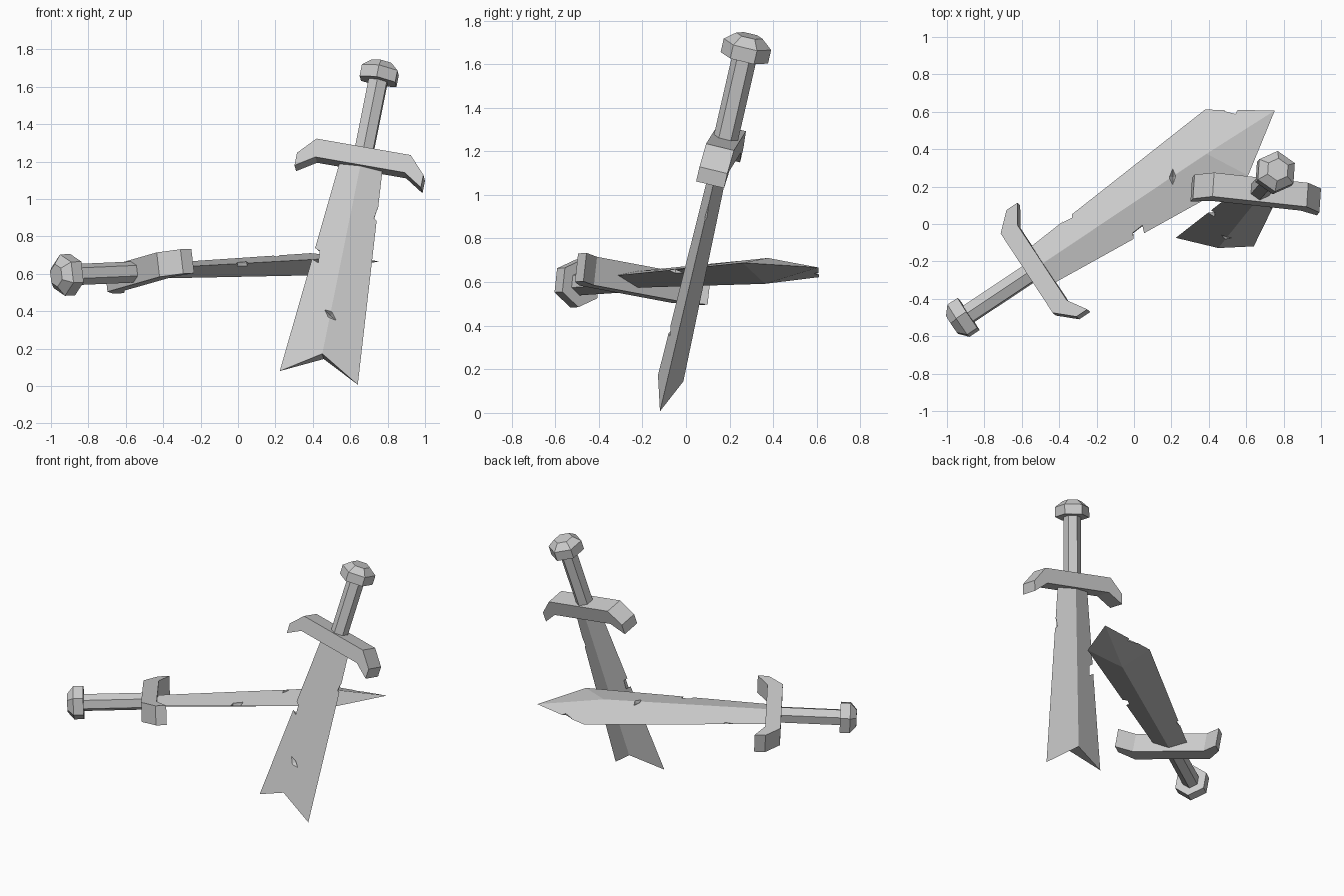
import bpy, bmesh
from math import sin, cos, pi, radians
from mathutils import Vector, Matrix

if "Cube" in bpy.data.objects:
    bpy.data.objects.remove(bpy.data.objects["Cube"])

# Local sword space: x = along the blade from the pommel, y = blade width, z = blade face normal


def frame(origin, along, width):
    d = Vector(along).normalized()
    w = Vector(width)
    w = (w - d * w.dot(d)).normalized()
    m = Matrix((d, w, d.cross(w))).transposed().to_4x4()
    m.translation = origin
    return m


def finish(bm, name, matrix):
    bmesh.ops.recalc_face_normals(bm, faces=bm.faces)
    me = bpy.data.meshes.new(name)
    bm.to_mesh(me)
    bm.free()
    ob = bpy.data.objects.new(name, me)
    bpy.context.collection.objects.link(ob)
    ob.matrix_world = matrix
    return ob


def hex_loft(name, matrix, stations):
    """Six-sided solid through (position, radius) stations."""
    bm = bmesh.new()
    rings = [[bm.verts.new((t, r * sin(k * pi / 3), r * cos(k * pi / 3))) for k in range(6)]
             for t, r in stations]
    for a, b in zip(rings, rings[1:]):
        for k in range(6):
            j = (k + 1) % 6
            bm.faces.new((a[k], a[j], b[j], b[k]))
    bm.faces.new(rings[0])
    bm.faces.new(rings[-1])
    return finish(bm, name, matrix)


def guard(name, matrix, t0=0.475, depth=0.066):
    """Flat bar whose ends bend toward the blade."""
    half = [(-0.05, 0.257), (0.045, 0.345), (0.115, 0.345), (0.05, 0.243)]
    bm = bmesh.new()
    front, back = [[[bm.verts.new((t0 + t, s * w, z)) for t, w in half] for s in (1, -1)]
                   for z in (depth, -depth)]
    for p, m in (front, back):
        bm.faces.new((p[0], p[3], m[3], m[0]))
        bm.faces.new(p)
        bm.faces.new(m)
    for s in (0, 1):
        for i in range(3):
            bm.faces.new((front[s][i], front[s][i + 1], back[s][i + 1], back[s][i]))
    for i in (0, 3):
        bm.faces.new((front[0][i], front[1][i], back[1][i], back[0][i]))
    return finish(bm, name, matrix)


def blade(name, matrix, pointed):
    """Diamond section that widens outward, ending in a point or a broken fishtail."""
    bm = bmesh.new()
    v = lambda *c: bm.verts.new(c)
    root = [v(0.47, 0.113, 0), v(0.47, 0, 0.038), v(0.47, -0.113, 0), v(0.47, 0, -0.038)]
    end = [v(1.70, 0.213, 0), v(1.58, 0, 0.06), v(1.70, -0.213, 0), v(1.58, 0, -0.06)]
    bm.faces.new(root)
    for i in range(4):
        j = (i + 1) % 4
        bm.faces.new((root[i], root[j], end[j], end[i]))
    if pointed:
        tip = v(2.01, 0, 0)
        for i in range(4):
            bm.faces.new((end[i], end[(i + 1) % 4], tip))
    else:
        bm.faces.new((end[0], end[1], end[3]))
        bm.faces.new((end[2], end[1], end[3]))
    return finish(bm, name, matrix)


def chips(name, matrix):
    """Hidden cutter: edge nicks plus a gouge on the front ridge."""
    bm = bmesh.new()
    # position along, across, height, half sizes, turn
    for t, w, z, a, b, c, turn in [(0.775, 0.15, 0, 0.045, 0.03, 0.2, 25),
                                   (1.035, -0.155, 0, 0.06, 0.035, 0.2, 35),
                                   (1.83, 0.14, 0, 0.05, 0.04, 0.2, -10),
                                   (1.36, 0.0, 0.055, 0.065, 0.018, 0.03, 57)]:
        m = (Matrix.Translation((t, w, z)) @ Matrix.Rotation(radians(turn), 4, 'Z')
             @ Matrix.Diagonal((a, b, c, 1)))
        bmesh.ops.create_cone(bm, cap_ends=False, segments=4, radius1=1, radius2=0, depth=1,
                              matrix=m @ Matrix.Translation((0, 0, 0.5)))
        bmesh.ops.create_cone(bm, cap_ends=False, segments=4, radius1=1, radius2=0, depth=1,
                              matrix=m @ Matrix.Rotation(pi, 4, 'X') @ Matrix.Translation((0, 0, 0.5)))
    bmesh.ops.remove_doubles(bm, verts=bm.verts, dist=0.0005)
    ob = finish(bm, name, matrix)
    ob.hide_render = True
    ob.hide_viewport = True
    ob.display_type = 'WIRE'
    return ob


def sword(prefix, matrix, pointed):
    hex_loft(prefix + "_pommel", matrix, [(-0.063, 0.062), (-0.022, 0.112), (0.043, 0.112)])
    hex_loft(prefix + "_grip", matrix, [(0.03, 0.057), (0.45, 0.057)])
    guard(prefix + "_guard", matrix)
    b = blade(prefix + "_blade", matrix, pointed)
    mod = b.modifiers.new("chips", 'BOOLEAN')
    mod.operation = 'DIFFERENCE'
    mod.solver = 'EXACT'
    mod.object = chips(prefix + "_chip_cutter", matrix)


# Upright sword with fishtail end, and lying sword with pointed end
sword("upright", frame((0.757, 0.277, 1.67), (-0.302, -0.347, -1.51), (0.42, -0.045, -0.07)), False)
sword("lying", frame((-0.92, -0.505, 0.594), (1.673, 1.112, 0.073), (-0.545, 0.825, -0.155)), True)
